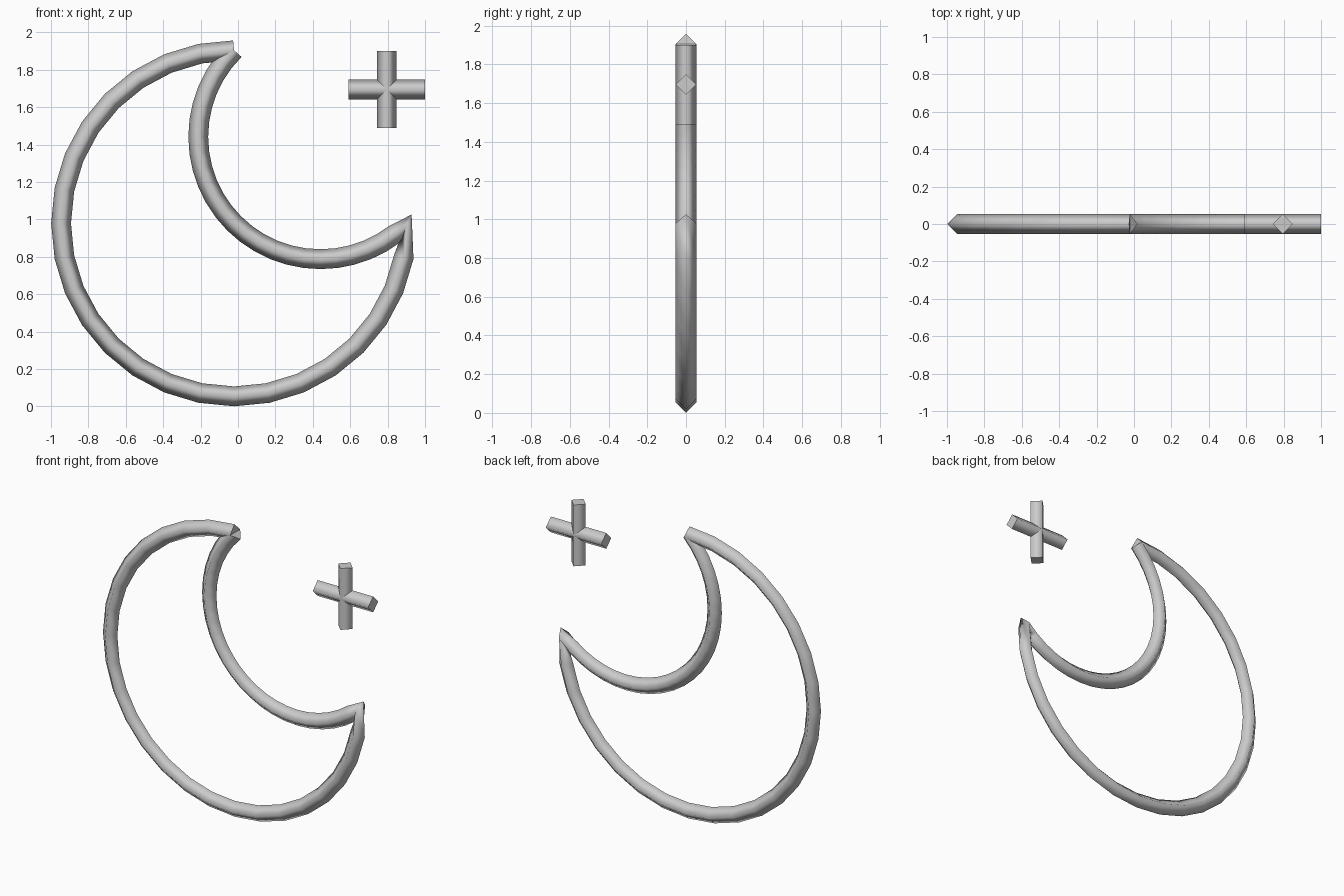
import bpy, bmesh, math
from mathutils import Vector

if "Cube" in bpy.data.objects:
    bpy.data.objects.remove(bpy.data.objects["Cube"])

R = 0.053                      # half width of the diamond section
Y = Vector((0, 1, 0))
grey = bpy.data.materials.new("light grey")
grey.diffuse_color = (0.6, 0.6, 0.6, 1)
grey.use_nodes = True
grey.node_tree.nodes["Principled BSDF"].inputs["Base Color"].default_value = grey.diffuse_color


def arc(cx, cz, r, a0, a1, n):
    """Points along an arc in the xz plane, angles in degrees."""
    angles = [math.radians(a0 + (a1 - a0) * i / n) for i in range(n + 1)]
    return [Vector((cx + r * math.cos(a), 0, cz + r * math.sin(a))) for a in angles]


def diamond_tube(name, path):
    """Sweep a four-sided section along a path in the xz plane, with flat end caps."""
    bm = bmesh.new()
    rings = []
    for i, p in enumerate(path):
        t = Vector((0, 0, 0))
        if i > 0:
            t += (p - path[i - 1]).normalized()
        if i < len(path) - 1:
            t += (path[i + 1] - p).normalized()
        side = t.normalized().cross(Y)
        rings.append([bm.verts.new(p + d * R) for d in (side, Y, -side, -Y)])
    for a, b in zip(rings, rings[1:]):
        for k in range(4):
            j = (k + 1) % 4
            bm.faces.new((a[k], a[j], b[j], b[k])).smooth = True
    for ring in (rings[0], rings[-1]):
        cap = bm.faces.new(ring)
        for e in cap.edges:
            e.smooth = False   # crisp cap rims
    bmesh.ops.recalc_face_normals(bm, faces=bm.faces)
    mesh = bpy.data.meshes.new(name)
    bm.to_mesh(mesh)
    bm.free()
    mesh.materials.append(grey)
    ob = bpy.data.objects.new(name, mesh)
    bpy.context.collection.objects.link(ob)
    return ob


# Crescent outline: three quarters of a big circle, then a half circle back
outer = arc(-0.021, 0.979, 0.925, 90, 360, 24)
inner = arc(0.4415, 1.4415, 0.654, 315, 135, 24)
diamond_tube("crescent_outline", outer + inner[1:])

# Plus-shaped star: two crossing bars
centre = Vector((0.795, 0, 1.695))
for name, d in (("star_bar_horizontal", Vector((0.205, 0, 0))),
                ("star_bar_vertical", Vector((0, 0, 0.205)))):
    diamond_tube(name, [centre - d, centre + d])
